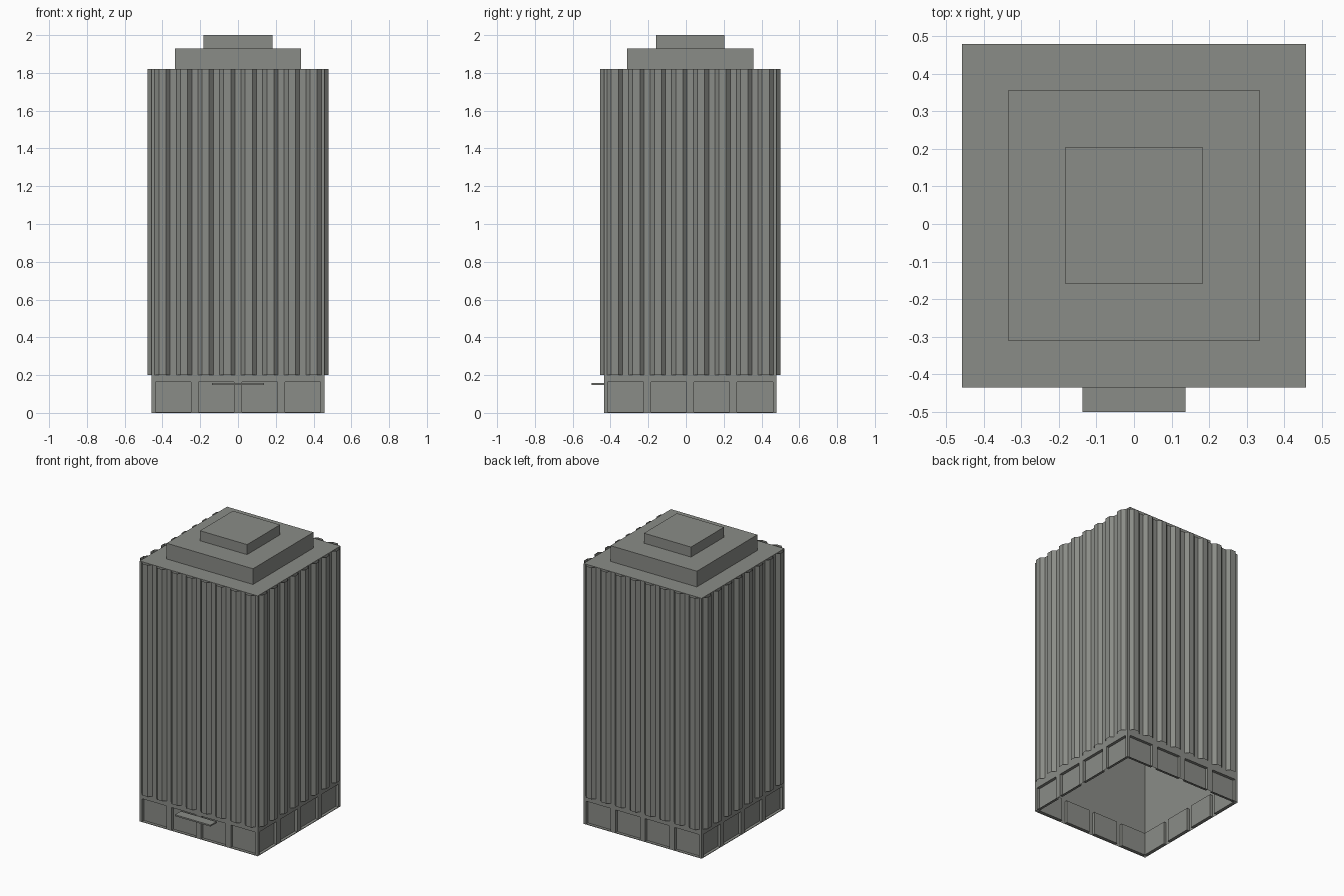
import bpy, bmesh
from math import pi
from mathutils import Matrix, Vector

cube = bpy.data.objects.get("Cube")
if cube:
    bpy.data.objects.remove(cube, do_unlink=True)

HALF = 0.457            # half width of the tower
CENTRE_Y = 0.0225       # the canopy pushes the tower back
BASE_TOP, ROOF = 0.2, 1.82
SILL, HEAD = 0.004, 0.163

stone = bpy.data.materials.new("grey stone")
stone.use_nodes = True
grey = (0.255, 0.262, 0.242, 1)
stone.diffuse_color = grey
stone.node_tree.nodes["Principled BSDF"].inputs["Base Color"].default_value = grey


def finish(name, bm):
    bmesh.ops.remove_doubles(bm, verts=bm.verts, dist=0.00001)
    mesh = bpy.data.meshes.new(name)
    bm.to_mesh(mesh)
    bm.free()
    mesh.materials.append(stone)
    obj = bpy.data.objects.new(name, mesh)
    bpy.context.collection.objects.link(obj)
    return obj


def face(bm, turn, points):
    """Add a face from (along wall, outward, height) points on one side."""
    verts = [bm.verts.new(turn @ Vector((u, -HALF - d, z)) + Vector((0, CENTRE_Y, 0)))
             for u, d, z in points]
    bm.faces.new(verts)


def strip(bm, turn, profile, z0, z1):
    """Raise a plan profile of (along wall, outward) points into a wall."""
    for (u0, d0), (u1, d1) in zip(profile, profile[1:]):
        face(bm, turn, [(u0, d0, z0), (u1, d1, z0), (u1, d1, z1), (u0, d0, z1)])


def box(name, x, y0, y1, z0, z1):
    bm = bmesh.new()
    bmesh.ops.create_cube(bm, size=1)
    bmesh.ops.scale(bm, vec=(2 * x, y1 - y0, z1 - z0), verts=bm.verts)
    bmesh.ops.translate(bm, vec=(0, (y0 + y1) / 2, (z0 + z1) / 2), verts=bm.verts)
    return finish(name, bm)


turns = [Matrix.Rotation(k * pi / 2, 3, 'Z') for k in range(4)]
flat = [(-HALF, 0), (HALF, 0)]

# Ground floor: four recessed panels on each side
base = bmesh.new()
pitch, margin, depth = HALF / 2, 0.02, 0.02
for turn in turns:
    outline = [flat[0]]
    for i in range(4):
        a = -HALF + i * pitch + margin
        b = a + pitch - 2 * margin
        outline += [(a, 0), (a, -depth), (b, -depth), (b, 0)]
        face(base, turn, [(a, 0, HEAD), (a, -depth, HEAD), (b, -depth, HEAD), (b, 0, HEAD)][::-1])
        face(base, turn, [(a, 0, SILL), (b, 0, SILL), (b, -depth, SILL), (a, -depth, SILL)])
    outline.append(flat[1])
    strip(base, turn, flat, 0, SILL)
    strip(base, turn, outline, SILL, HEAD)
    strip(base, turn, flat, HEAD, BASE_TOP)
finish("ground_floor", base)

# Plain tower walls under a flat roof, open below
walls = bmesh.new()
for turn in turns:
    strip(walls, turn, flat, BASE_TOP, ROOF)
face(walls, turns[0], [(-HALF, 0, ROOF), (HALF, 0, ROOF),
                       (HALF, -2 * HALF, ROOF), (-HALF, -2 * HALF, ROOF)])
finish("tower_walls", walls)

# Bay window columns: eight angled, open-ended strips on each side
bays = bmesh.new()
pitch, gap, out = HALF / 4, 0.016, 0.022
for turn in turns:
    for i in range(8):
        a = -HALF + i * pitch + gap
        b = a + pitch - 2 * gap
        strip(bays, turn, [(a, 0), (a + out, out), (b - out, out), (b, 0)], BASE_TOP, ROOF)
finish("bay_columns", bays)

# Stepped roof and entrance canopy
for name, half, z0, z1 in (("lower_roof_step", 0.334, ROOF, 1.93),
                           ("upper_roof_step", 0.182, 1.93, 2.0)):
    box(name, half, CENTRE_Y - half, CENTRE_Y + half, z0, z1)
box("entrance_canopy", 0.137, -0.5, CENTRE_Y - HALF, 0.147, 0.157)
